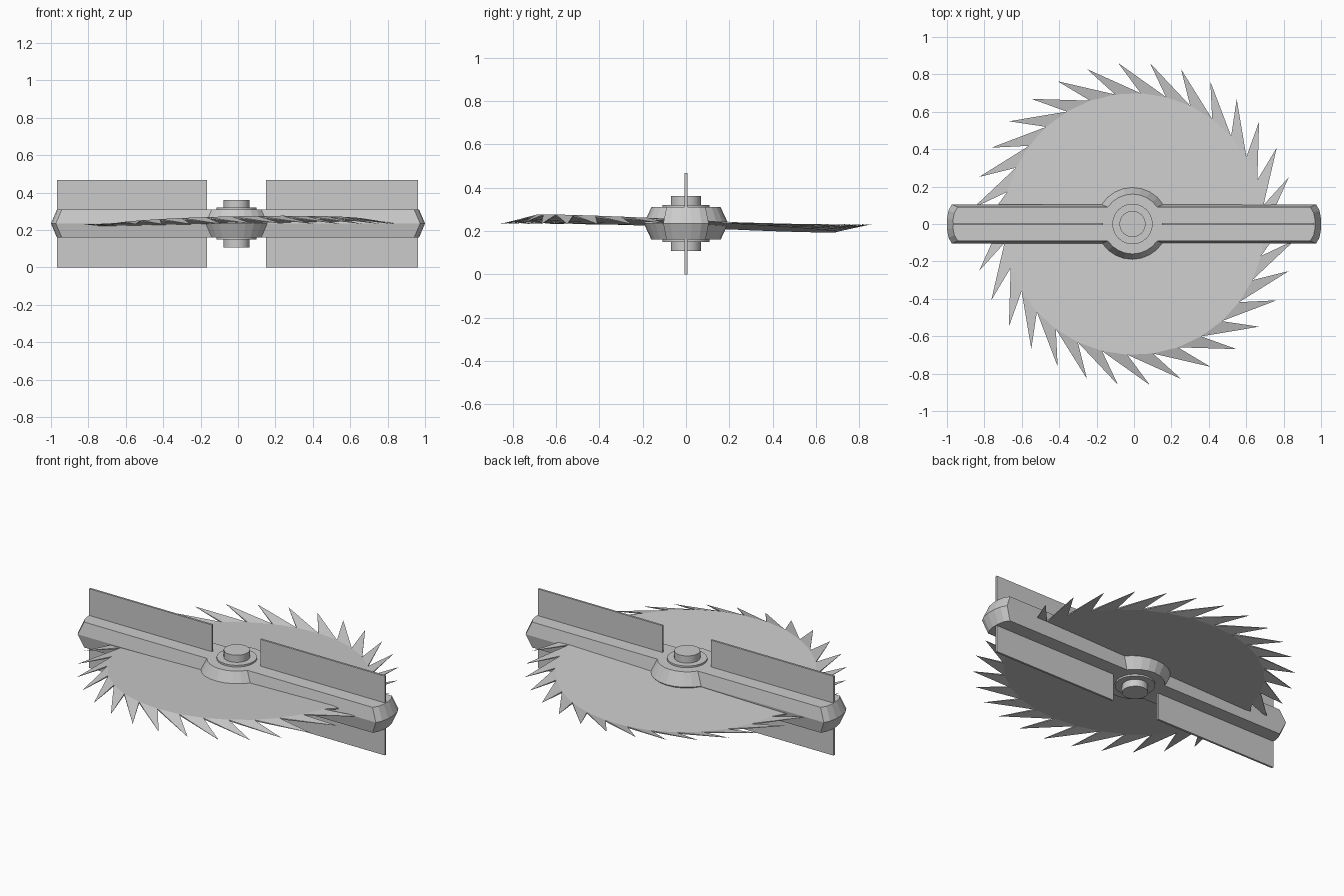
import bpy, bmesh
from math import sin, cos, radians, asin, sqrt, pi

if "Cube" in bpy.data.objects:
    bpy.data.objects.remove(bpy.data.objects["Cube"])

CX, MID = -0.008, 0.235   # hub axis and mid height


def finish(bm, name):
    bmesh.ops.recalc_face_normals(bm, faces=bm.faces)
    me = bpy.data.meshes.new(name)
    bm.to_mesh(me)
    bm.free()
    ob = bpy.data.objects.new(name, me)
    bpy.context.collection.objects.link(ob)
    return ob


def cylinder(name, r, z0, z1, n=24):
    bpy.ops.mesh.primitive_cylinder_add(vertices=n, radius=r, depth=z1 - z0,
                                        location=(CX, 0, (z0 + z1) / 2))
    ob = bpy.context.object
    ob.name = name
    bpy.ops.object.shade_smooth_by_angle(angle=radians(30))


def box(name, x0, x1, y, z0, z1):
    bpy.ops.mesh.primitive_cube_add(size=1, location=((x0 + x1) / 2, 0, (z0 + z1) / 2))
    ob = bpy.context.object
    ob.name = name
    ob.scale = (x1 - x0, 2 * y, z1 - z0)


def bar_outline(r, w, tip):
    """Half outline (y > 0) from right end to left end, then turned 180 degrees."""
    a0 = asin(w / r)
    end = [(tip, 0.25 * w), (tip - 0.008, 0.68 * w), (tip - 0.026, w)]
    arc = [(CX + r * cos(a0 + (pi - 2 * a0) * i / 8),
            r * sin(a0 + (pi - 2 * a0) * i / 8)) for i in range(9)]
    half = end + arc + [(-x, y) for x, y in reversed(end)]
    return half + [(x, -y) for x, y in reversed(half)]


# cross bar with round hub: widest at mid height, bevelled up and down
bm = bmesh.new()
rings = []
for r, w, tip, z in ((0.16, 0.09, 0.968, 0.16), (0.195, 0.105, 1.0, MID),
                     (0.16, 0.09, 0.968, 0.31)):
    rings.append([bm.verts.new((x, y, z)) for x, y in bar_outline(r, w, tip)])
n = len(rings[0])
for a, b in zip(rings, rings[1:]):
    for i in range(n):
        j = (i + 1) % n
        bm.faces.new((a[i], a[j], b[j], b[i]))
caps = [bm.faces.new(rings[0][::-1]), bm.faces.new(rings[-1])]
bmesh.ops.triangulate(bm, faces=caps)
finish(bm, "cross_bar")

# washer and axle
cylinder("washer", 0.108, 0.15, 0.32)
cylinder("axle", 0.07, 0.108, 0.362)

# upright paddles
box("paddle_right", 0.15, 0.963, 0.006, 0.0, 0.468)
box("paddle_left", -0.968, -0.166, 0.006, 0.0, 0.468)

# saw blade: slightly tilted disc whose swept teeth return to a level plane
TEETH, PITCH, T = 32, 11.25, 0.004
bm = bmesh.new()
top, bot, tips = [], [], []
for k in range(TEETH):
    a = radians(k * PITCH + 5.6 - 8.5)
    x, y = 0.7 * cos(a), 0.7 * sin(a)
    z = MID + 0.02 * x - 0.05 * y
    top.append(bm.verts.new((x, y, z + T)))
    bot.append(bm.verts.new((x, y, z - T)))
    t = radians(k * PITCH + 5.6)
    tips.append(bm.verts.new((0.865 * cos(t), 0.865 * sin(t), MID - 0.003)))
bm.faces.new(top)
bm.faces.new(bot[::-1])
for k in range(TEETH):
    p = k - 1
    bm.faces.new((top[p], tips[k], top[k]))
    bm.faces.new((bot[k], tips[k], bot[p]))
    bm.faces.new((top[k], tips[k], bot[k]))
    bm.faces.new((bot[p], tips[k], top[p]))
finish(bm, "saw_blade")
